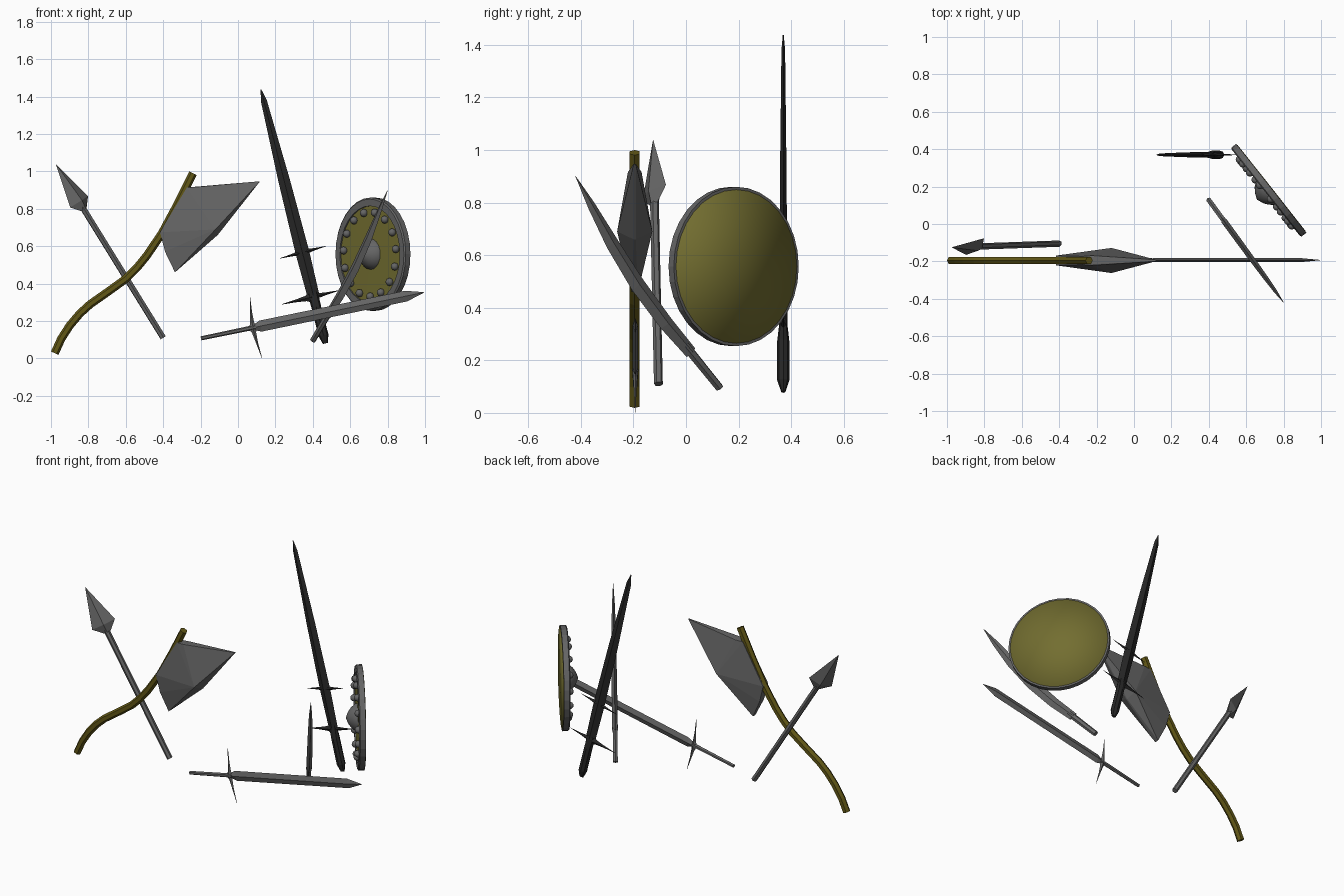
import bpy, bmesh, math
from mathutils import Vector, Matrix

if "Cube" in bpy.data.objects:
    bpy.data.objects.remove(bpy.data.objects["Cube"])

def material(name, rgb):
    m = bpy.data.materials.new(name)
    m.diffuse_color = (*rgb, 1)
    m.use_nodes = True
    m.node_tree.nodes["Principled BSDF"].inputs["Base Color"].default_value = m.diffuse_color
    return m

STEEL = material("grey_steel", (0.13, 0.13, 0.13))
DARK = material("dark_iron", (0.02, 0.02, 0.02))
WOOD = material("olive_wood", (0.12, 0.095, 0.008))
OLIVE = material("olive_panel", (0.17, 0.155, 0.03))

def finish(name, bm, mat, smooth=False):
    bmesh.ops.recalc_face_normals(bm, faces=bm.faces)
    me = bpy.data.meshes.new(name)
    for f in bm.faces:
        f.smooth = smooth
    bm.to_mesh(me)
    bm.free()
    me.materials.append(mat)
    ob = bpy.data.objects.new(name, me)
    bpy.context.collection.objects.link(ob)
    return ob

def skin(bm, rings):
    n = len(rings[0])
    for a, b in zip(rings, rings[1:]):
        for i in range(n):
            j = (i + 1) % n
            bm.faces.new((a[i], a[j], b[j], b[i]))

def loft(name, mat, start, end, side, stations, n=4):
    """Rings along start-end; station = (distance, half width, half thickness, sideways offset)."""
    start, end = Vector(start), Vector(end)
    d = (end - start).normalized()
    s = Vector(side)
    s = (s - d * s.dot(d)).normalized()
    t = d.cross(s)
    bm = bmesh.new()
    rings = []
    for dist, w, h, off in stations:
        c = start + d * dist + s * off
        rings.append([bm.verts.new(c + s * w * math.cos(2 * math.pi * i / n)
                                   + t * h * math.sin(2 * math.pi * i / n)) for i in range(n)])
    skin(bm, rings)
    bm.faces.new(rings[0])
    bm.faces.new(rings[-1])
    return finish(name, bm, mat)

def guard(name, mat, a, b, side, w, h, bow=0.0):
    """Crossguard: two tapering spikes meeting in a wider middle."""
    L = (Vector(b) - Vector(a)).length
    st = [(0, .001, .001, 0), (.25, .25 * w, .4 * h, -.6 * bow), (.42, .5 * w, .7 * h, -.9 * bow),
          (.5, w, h, -bow),
          (.58, .5 * w, .7 * h, -.9 * bow), (.75, .25 * w, .4 * h, -.6 * bow), (1, .001, .001, 0)]
    return loft(name, mat, a, b, side, [(k * L, p, q, o) for k, p, q, o in st])

# Spear
tail, tip = Vector((-.40, -.105, .11)), Vector((-.973, -.125, 1.037))
L = (tip - tail).length
flat = (.046, .045, .035)
loft("spear_shaft", STEEL, tail, tip, flat, [(0, .017, .017, 0), (L - .24, .017, .017, 0)], 6)
loft("spear_head", STEEL, tail, tip, flat,
     [(L - .285, .02, .018, 0), (L - .235, .072, .028, 0), (L, .001, .001, 0)])

# Axe handle: hexagonal section swept along a path in the x-z plane
path = [(-.98, .028), (-.945, .105), (-.90, .175), (-.845, .24), (-.79, .29), (-.69, .36), (-.60, .425),
        (-.54, .485), (-.487, .55), (-.406, .67), (-.32, .83), (-.24, .99)]
bm = bmesh.new()
rings = []
for i, p in enumerate(path):
    a, b = path[max(i - 1, 0)], path[min(i + 1, len(path) - 1)]
    d = Vector((b[0] - a[0], 0, b[1] - a[1])).normalized()
    s = Vector((d.z, 0, -d.x))
    rings.append([bm.verts.new(Vector((p[0], -.195, p[1])) + s * .022 * math.cos(k * math.pi / 3)
                               + Vector((0, .022 * math.sin(k * math.pi / 3), 0))) for k in range(6)])
skin(bm, rings)
bm.faces.new(rings[0])
bm.faces.new(rings[-1])
finish("axe_handle", bm, WOOD)

# Axe head: faceted wedge, (x, z, half thickness)
bm = bmesh.new()
for x, z, h in [(-.273, .914, .022), (-.225, .916, .026), (-.417, .674, .026), (-.39, .57, .022),
                (-.337, .46, .012), (-.12, .69, .067), (-.108, .66, .004), (.118, .947, .004)]:
    for sgn in (-1, 1):
        bm.verts.new((x, -.195 + sgn * h, z))
bmesh.ops.convex_hull(bm, input=bm.verts)
finish("axe_head", bm, STEEL)

# Long steel sword, lying low at the front
a, b = (-.198, -.193, .107), (.995, -.193, .353)
loft("steel_sword_grip", STEEL, a, b, (0, 0, 1), [(0, .011, .01, 0), (.30, .013, .012, 0)], 6)
loft("steel_sword_blade", STEEL, a, b, (0, 0, 1),
     [(.275, .008, .008, 0), (.325, .03, .011, 0), (1.12, .029, .01, 0), (1.218, .001, .001, 0)])
guard("steel_sword_guard", STEEL, (.128, -.193, .002), (.064, -.193, .33), (1, 0, 0), .022, .012, .017)

# Dark upright sword with two guards
a, b = (.468, .37, .08), (.123, .37, 1.437)
loft("dark_sword_grip", DARK, a, b, (1, 0, 0),
     [(0, .014, .008, 0), (.045, .027, .023, 0), (.2, .026, .023, 0), (.28, .028, .014, 0)], 8)
loft("dark_sword_blade", DARK, a, b, (1, 0, 0),
     [(.25, .032, .016, 0), (.5, .037, .015, 0), (.9, .031, .012, 0),
      (1.34, .016, .007, 0), (1.4, .002, .002, 0)])
guard("dark_lower_guard", DARK, (.235, .37, .289), (.545, .37, .364), (0, 0, 1), .03, .015)
guard("dark_upper_guard", DARK, (.225, .37, .535), (.47, .37, .60), (0, 0, 1), .025, .013)

# Curved sabre leaning towards the front right
a, b = (.40, .128, .095), (.80, -.42, .90)
side = (.45, -.61, -.49)
loft("sabre_grip", STEEL, a, b, side, [(0, .017, .015, 0), (.23, .019, .015, .02)], 6)
loft("sabre_blade", STEEL, a, b, side,
     [(.19, .026, .016, .017), (.35, .031, .016, .035), (.55, .033, .015, .043),
      (.75, .029, .013, .033), (.92, .018, .009, .015), (1.053, .001, .001, 0)])

# Shield: parts turned about its own axis, then placed
n = Vector((-.785, -.62, 0)).normalized()
u = Vector((-n.y, n.x, 0)).normalized()
PLACE = Matrix.Translation((.72, .18, .557)) @ Matrix((u, Vector((0, 0, 1)), n)).transposed().to_4x4()

def lathe(name, mat, profile, closed=False, smooth=False, segs=32):
    bm = bmesh.new()
    rings = [[bm.verts.new((r * math.cos(2 * math.pi * k / segs), r * math.sin(2 * math.pi * k / segs), z))
              for k in range(segs)] for r, z in profile]
    skin(bm, rings + rings[:1] if closed else rings)
    bmesh.ops.remove_doubles(bm, verts=bm.verts, dist=1e-5)
    bm.transform(PLACE)
    return finish(name, bm, mat, smooth)

lathe("shield_rim", STEEL, [(.303, -.018), (.303, .014), (.295, .02), (.258, .02), (.258, -.018)], True)
lathe("shield_front", OLIVE, [(0, .014), (.262, .012), (.262, -.005), (0, -.005)])
lathe("shield_back", OLIVE, [(0, -.021), (.292, -.02), (.293, -.01)], smooth=True)
lathe("shield_boss", STEEL, [(.083, .01), (.08, .024), (.06, .048), (.035, .066), (0, .08)],
      smooth=True, segs=20)

# Ring of studs
bm = bmesh.new()
for k in range(15):
    ang = math.radians(7 + 24 * k)
    m = PLACE @ Matrix.Translation((.226 * math.cos(ang), .226 * math.sin(ang), .02))
    bmesh.ops.create_uvsphere(bm, u_segments=12, v_segments=8, radius=.021, matrix=m)
finish("shield_studs", bm, STEEL, True)
